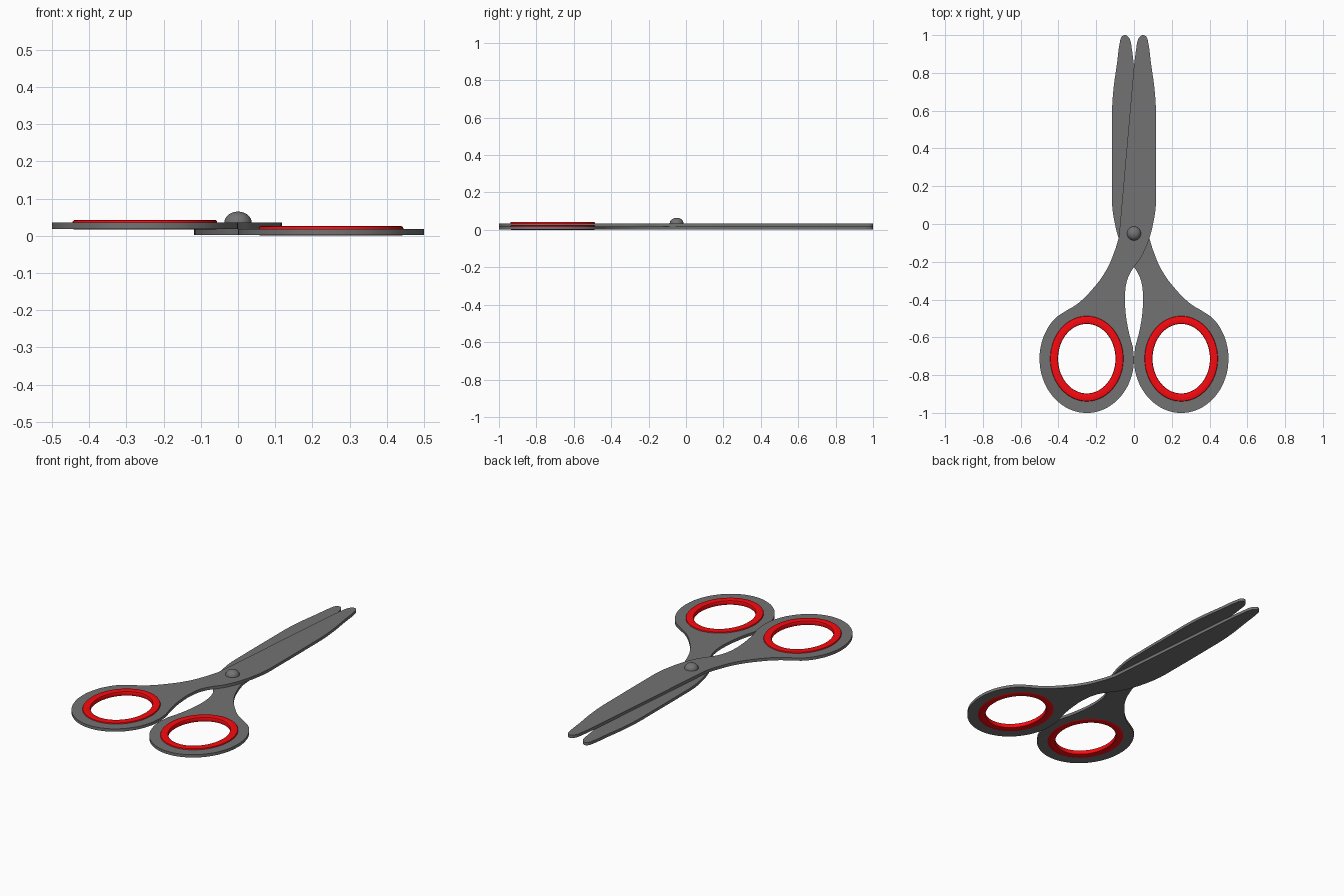
import bpy, bmesh
from math import sin, cos, radians, pi

if "Cube" in bpy.data.objects:
    bpy.data.objects.remove(bpy.data.objects["Cube"])

CX, CY = 0.25, -0.713          # centre of a finger loop
THICK = 0.0165                 # thickness of one plate


def material(name, rgb):
    mat = bpy.data.materials.new(name)
    mat.diffuse_color = (*rgb, 1)
    mat.use_nodes = True
    mat.node_tree.nodes["Principled BSDF"].inputs["Base Color"].default_value = mat.diffuse_color
    return mat


red = material("red_grip", (0.95, 0.003, 0.005))
steel = material("dark_grey", (0.17, 0.17, 0.17))


def finish(name, bm, mat, angle=35):
    bmesh.ops.remove_doubles(bm, verts=bm.verts, dist=1e-5)
    bmesh.ops.recalc_face_normals(bm, faces=bm.faces)
    mesh = bpy.data.meshes.new(name)
    bm.to_mesh(mesh)
    bm.free()
    ob = bpy.data.objects.new(name, mesh)
    bpy.context.collection.objects.link(ob)
    mesh.materials.clear()
    mesh.materials.append(mat)
    bpy.ops.object.select_all(action='DESELECT')
    ob.select_set(True)
    bpy.context.view_layer.objects.active = ob
    bpy.ops.object.shade_smooth_by_angle(angle=radians(angle))
    return ob


def ellipse(rx, ry, start, end, n):
    steps = [radians(start + (end - start) * i / n) for i in range(n + 1)]
    return [(-CX + rx * cos(a), CY + ry * sin(a)) for a in steps]


# outline of one half: right blade, crossing to the left handle
blade_outer = [(0.05, 1.0), (0.066, 0.99), (0.075, 0.96), (0.09, 0.85), (0.108, 0.72),
               (0.116, 0.61), (0.117, 0.5), (0.117, 0.2), (0.115, 0.09), (0.103, 0.01),
               (0.083, -0.07)]
handle_inner = [(0.065, -0.12), (0.035, -0.18), (0.0, -0.228), (-0.03, -0.28),
                (-0.047, -0.36), (-0.046, -0.45), (-0.03, -0.56)]
loop_outer = ellipse(0.25, 0.287, 12, -228, 14)
handle_outer = [(-0.37, -0.466), (-0.30, -0.423), (-0.22, -0.345), (-0.15, -0.25),
                (-0.105, -0.15)]
blade_inner = [(-0.08, -0.07), (0.0, 0.84), (0.012, 0.93), (0.02, 0.972), (0.034, 0.994)]
OUTLINE = blade_outer + handle_inner + loop_outer + handle_outer + blade_inner
CORNERS = {loop_outer[0], (-0.08, -0.07), (0.0, 0.84)}
HOLE = ellipse(0.19, 0.221, 0, 345, 23)


def plate(name, side, z):
    cu = bpy.data.curves.new(name + "_outline", 'CURVE')
    cu.dimensions, cu.fill_mode = '2D', 'BOTH'
    cu.extrude, cu.resolution_u = THICK / 2, 6
    for pts in (OUTLINE, HOLE):
        sp = cu.splines.new('BEZIER')
        sp.bezier_points.add(len(pts) - 1)
        sp.use_cyclic_u = True
        for bp, (x, y) in zip(sp.bezier_points, pts):
            bp.co = (side * x, y, 0)
            kind = 'VECTOR' if (x, y) in CORNERS else 'AUTO'
            bp.handle_left_type = bp.handle_right_type = kind
    tmp = bpy.data.objects.new(name + "_outline", cu)
    bpy.context.collection.objects.link(tmp)
    bpy.context.view_layer.update()
    mesh = bpy.data.meshes.new_from_object(
        tmp.evaluated_get(bpy.context.evaluated_depsgraph_get()))
    bm = bmesh.new()
    bm.from_mesh(mesh)
    bpy.data.objects.remove(tmp)
    bpy.data.meshes.remove(mesh)
    bmesh.ops.translate(bm, verts=bm.verts, vec=(0, 0, z + THICK / 2))
    finish(name, bm, steel)


def grip_ring(name, side, z):
    # flat-topped, softly rounded section swept round the ellipse: (inward offset, height)
    section = [(0, 0.002), (0, 0.021), (0.002, 0.0245), (0.006, 0.026), (0.036, 0.026),
               (0.040, 0.0245), (0.042, 0.021), (0.042, 0.005), (0.040, 0.0015), (0.036, 0),
               (0.004, 0)]
    n = 72
    bm = bmesh.new()
    loops = []
    for i in range(n):
        a = 2 * pi * i / n
        loops.append([bm.verts.new((side * (-CX + (0.194 - d) * cos(a)),
                                    CY + (0.226 - d) * sin(a), z + h)) for d, h in section])
    m = len(section)
    for i in range(n):
        p, q = loops[i], loops[(i + 1) % n]
        for j in range(m):
            k = (j + 1) % m
            bm.faces.new((p[j], q[j], q[k], p[k]))
    finish(name, bm, red, 35)


# two mirrored halves stacked on each other, each with its grip
for label, side, z in (("lower", -1, 0.0), ("upper", 1, THICK)):
    plate(label + "_blade_and_handle", side, z + 0.002)
    grip_ring(label + "_finger_grip", side, z)

# domed rivet at the pivot
bm = bmesh.new()
bmesh.ops.create_uvsphere(bm, u_segments=32, v_segments=16, radius=1)
bmesh.ops.delete(bm, geom=[v for v in bm.verts if v.co.z < -0.01], context='VERTS')
bmesh.ops.scale(bm, verts=bm.verts, vec=(0.037, 0.037, 0.030))
bmesh.ops.translate(bm, verts=bm.verts, vec=(0, -0.05, 0.0348))
finish("pivot_rivet", bm, steel, 60)
